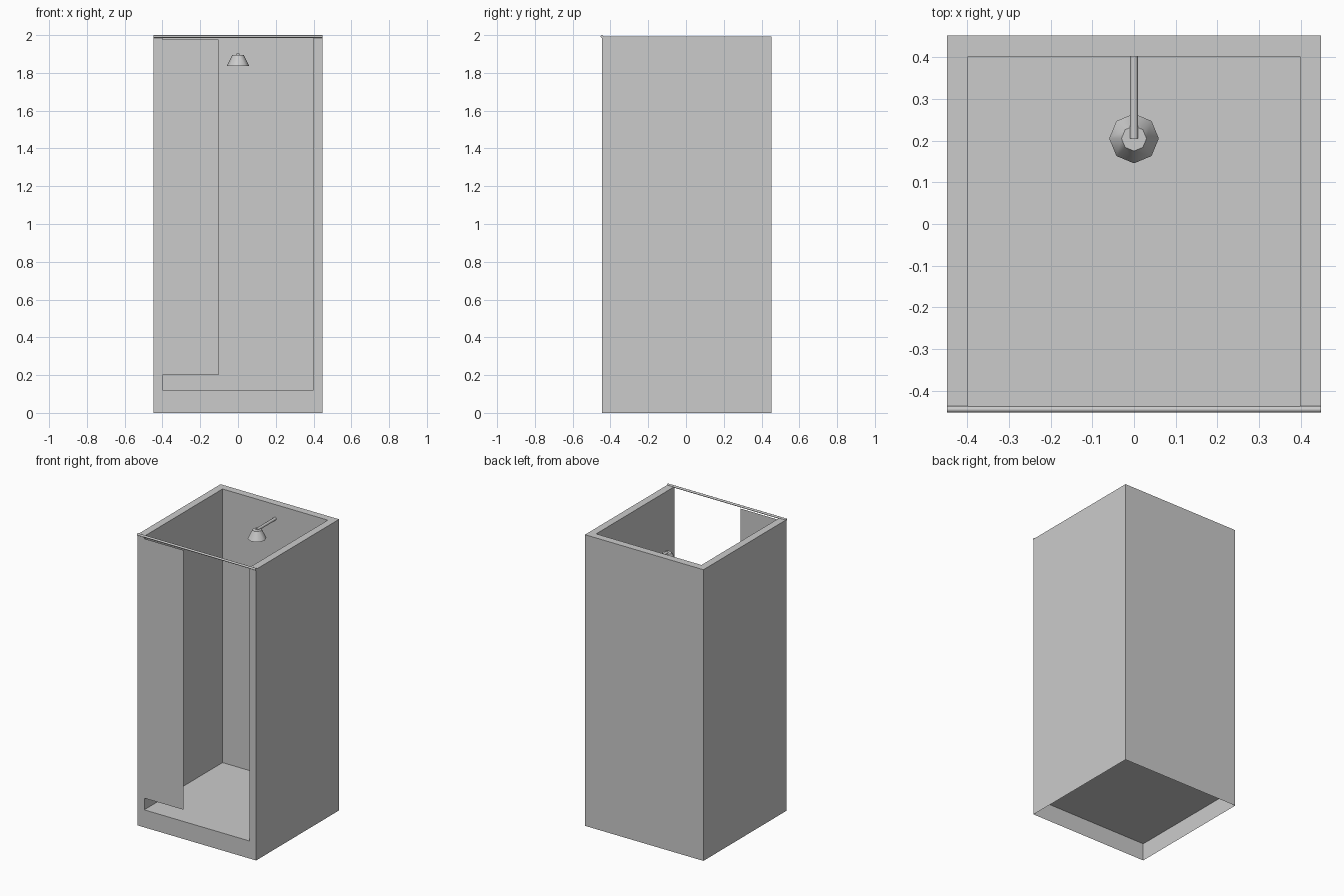
import bpy, bmesh, math
from mathutils import Matrix, Vector

if "Cube" in bpy.data.objects:
    bpy.data.objects.remove(bpy.data.objects["Cube"])

W = 0.4485                   # half outer width
T = 0.05                     # wall thickness
FRONT, BACK = -0.4445, 0.452
FLOOR, TOP = 0.12, 1.9925
ROD_R = 0.0075

grey = bpy.data.materials.new("light_grey")
grey.diffuse_color = (0.6, 0.6, 0.6, 1)
grey.use_nodes = True
grey.node_tree.nodes["Principled BSDF"].inputs["Base Color"].default_value = grey.diffuse_color


def finish(name, bm, smooth=False):
    me = bpy.data.meshes.new(name)
    bm.to_mesh(me)
    bm.free()
    me.materials.append(grey)
    ob = bpy.data.objects.new(name, me)
    bpy.context.collection.objects.link(ob)
    if smooth:
        bpy.ops.object.select_all(action='DESELECT')
        ob.select_set(True)
        bpy.context.view_layer.objects.active = ob
        bpy.ops.object.shade_smooth_by_angle(angle=math.radians(50))
    return ob


def quad(name, pts):
    bm = bmesh.new()
    bm.faces.new([bm.verts.new(p) for p in pts])
    return finish(name, bm)


def cone(name, a, b, r1, r2, sides=8):
    """Capped cone or cylinder from point a to point b."""
    a, b = Vector(a), Vector(b)
    rot = Vector((0, 0, 1)).rotation_difference(b - a).to_matrix().to_4x4()
    bm = bmesh.new()
    bmesh.ops.create_cone(bm, cap_ends=True, segments=sides, radius1=r1, radius2=r2,
                          depth=(b - a).length,
                          matrix=Matrix.Translation((a + b) / 2) @ rot)
    return finish(name, bm, True)


# Walls: U-shaped plan raised from the floor, open at the front
plan = [(-W, FRONT), (-W + T, FRONT), (-W + T, BACK - T), (W - T, BACK - T),
        (W - T, FRONT), (W, FRONT), (W, BACK), (-W, BACK)]
bm = bmesh.new()
low = [bm.verts.new((x, y, FLOOR)) for x, y in plan]
high = [bm.verts.new((x, y, TOP)) for x, y in plan]
for i in range(8):
    j = (i + 1) % 8
    bm.faces.new((low[i], low[j], high[j], high[i]))
for ids in ((0, 1, 2, 7), (7, 2, 3, 6), (3, 4, 5, 6)):   # top rim
    bm.faces.new([high[i] for i in ids])

# Base skirt: thin sheet around the open underside
feet = {i: bm.verts.new((*plan[i], 0)) for i in (0, 5, 6, 7)}
for i, j in ((5, 6), (6, 7), (7, 0)):
    bm.faces.new((feet[i], feet[j], low[j], low[i]))
bm.faces.new((feet[0], feet[5], low[5], low[4], low[1], low[0]))
bmesh.ops.recalc_face_normals(bm, faces=bm.faces)
finish("stall_walls", bm)

# Floor sheet
quad("stall_floor", [(-W, FRONT, FLOOR), (W, FRONT, FLOOR),
                     (W, BACK, FLOOR), (-W, BACK, FLOOR)])

# Curtain, drawn to the left
quad("curtain", [(-W + T, FRONT, 0.2), (-0.102, FRONT, 0.2),
                 (-0.102, FRONT, 1.976), (-W + T, FRONT, 1.976)])

# Curtain rod along the front top edge
cone("curtain_rod", (-W, FRONT, TOP), (W, FRONT, TOP), ROD_R, ROD_R)

# Shower pipe and head
cone("shower_pipe", (0, BACK - T, 1.896), (0, 0.205, 1.896), 0.01, 0.01)
cone("shower_head", (0, 0.205, 1.837), (0, 0.205, 1.896), 0.0595, 0.03)
